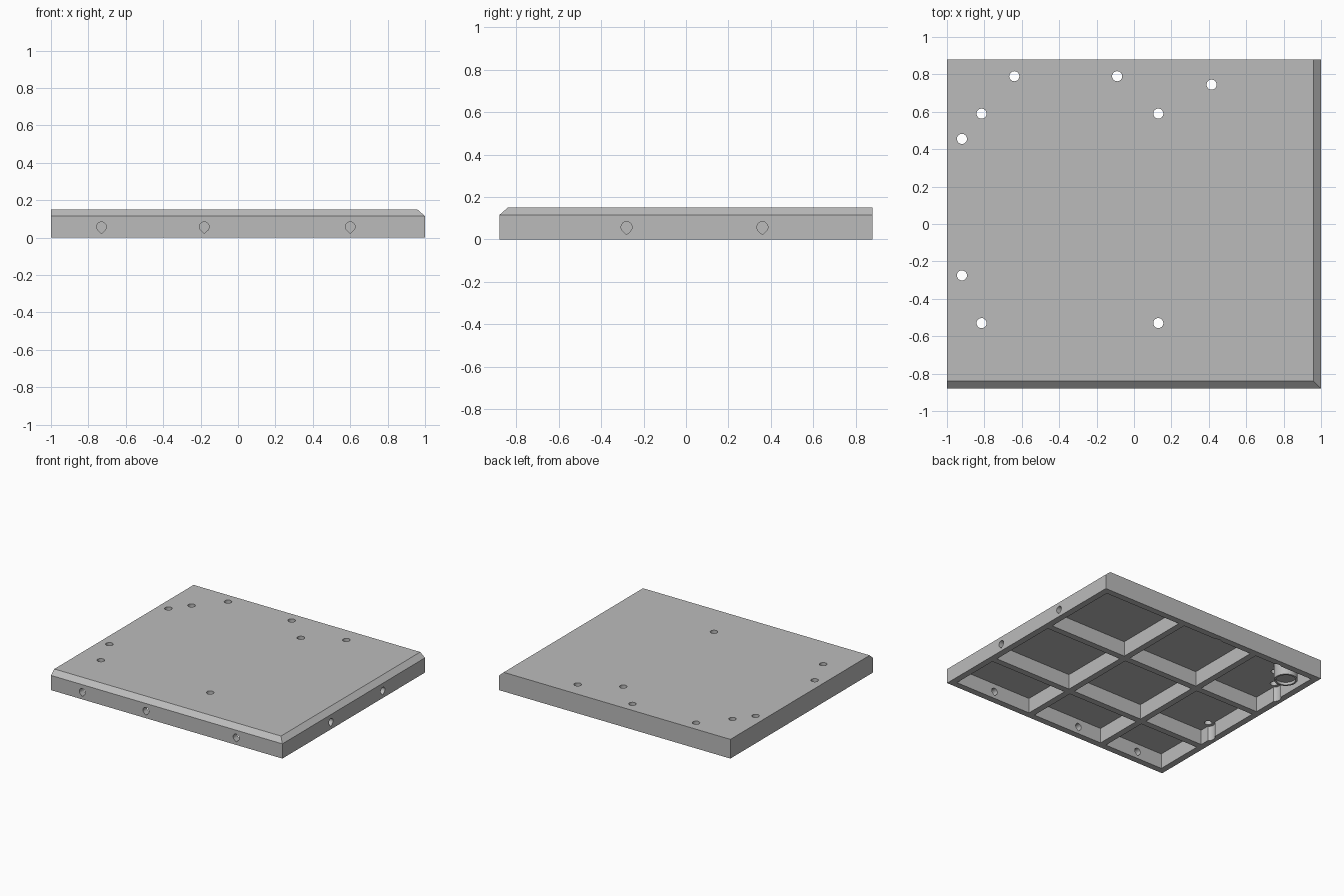
import bpy, bmesh, math
from mathutils import Vector

cube = bpy.data.objects.get("Cube")
if cube:
    bpy.data.objects.remove(cube)

grey = bpy.data.materials.new("plain_grey")
grey.use_nodes = True
grey.diffuse_color = (0.5, 0.5, 0.5, 1)
grey.node_tree.nodes["Principled BSDF"].inputs["Base Color"].default_value = (0.5, 0.5, 0.5, 1)

HX, HY, TOP = 1.0, 0.88, 0.15       # half sizes and height
BEVEL, SHOULDER = 0.04, 0.115       # chamfer on the front and +x edges
WALL, CEILING = 0.05, 0.118


def hull(name, points):
    """Convex solid around a set of points."""
    bm = bmesh.new()
    for p in points:
        bm.verts.new(p)
    bmesh.ops.convex_hull(bm, input=bm.verts[:])
    bmesh.ops.dissolve_limit(bm, angle_limit=0.01, verts=bm.verts[:], edges=bm.edges[:])
    bmesh.ops.recalc_face_normals(bm, faces=bm.faces[:])
    mesh = bpy.data.meshes.new(name)
    bm.to_mesh(mesh)
    bm.free()
    mesh.materials.append(grey)
    obj = bpy.data.objects.new(name, mesh)
    bpy.context.scene.collection.objects.link(obj)
    return obj


def box(name, x, y, z):
    return hull(name, [(a, b, c) for a in x for b in y for c in z])


def circle(r, n=24):
    return [(r * math.cos(2 * math.pi * i / n), r * math.sin(2 * math.pi * i / n)) for i in range(n)]


def cylinder(name, x, y, r, z0, z1):
    return hull(name, [(x + u, y + v, z) for u, v in circle(r) for z in (z0, z1)])


def carve(obj, cutters):
    """Subtract the cutters, bake the result and smooth the round parts."""
    for c in cutters:
        c.hide_render = True
        mod = obj.modifiers.new(c.name, 'BOOLEAN')
        mod.operation, mod.solver, mod.object = 'DIFFERENCE', 'EXACT', c
    bpy.context.view_layer.update()
    baked = bpy.data.meshes.new_from_object(obj.evaluated_get(bpy.context.evaluated_depsgraph_get()))
    obj.modifiers.clear()
    obj.data = baked
    for c in cutters:
        bpy.data.objects.remove(c)
    bpy.ops.object.select_all(action='DESELECT')
    obj.select_set(True)
    bpy.context.view_layer.objects.active = obj
    bpy.ops.object.shade_smooth_by_angle(angle=math.radians(30))


# Panel body with two chamfered top edges
panel = hull("panel",
             [(x, y, z) for x in (-HX, HX) for y in (-HY, HY) for z in (0, SHOULDER)] +
             [(x, y, TOP) for x in (-HX, HX - BEVEL) for y in (-HY + BEVEL, HY)])
cutters = []

# Pockets under the panel, leaving the walls and crossing ribs
columns = [(-HX + WALL, -0.435), (-0.385, 0.23), (0.28, HX - WALL)]
rows = [(-HY + WALL, -0.437), (-0.387, 0.176), (0.226, HY - WALL)]
for xs in columns:
    for ys in rows:
        cutters.append(box("pocket", xs, ys, (-0.1, CEILING)))

# Screw holes through the top; those by the walls are counterbored below
edge_holes = [(-0.64, 0.79), (-0.09, 0.79), (0.415, 0.745), (-0.92, 0.455), (-0.92, -0.275)]
inner_holes = [(-0.815, 0.59), (0.13, 0.59), (-0.815, -0.53), (0.13, -0.53)]
for x, y in edge_holes + inner_holes:
    cutters.append(cylinder("screw_hole", x, y, 0.027, 0.05, 0.3))
for x, y in edge_holes:
    cutters.append(cylinder("counterbore", x, y, 0.05, -0.1, CEILING - 0.001))

# Teardrop holes through the front wall and the +x wall
teardrop = [Vector((u, v + 0.058)) for u, v in circle(0.026)] + [Vector((0, 0.022))]
for x in (-0.73, -0.18, 0.6):
    cutters.append(hull("front_hole", [(x + p.x, y, p.y) for p in teardrop
                                       for y in (-HY - 0.05, -HY + WALL + 0.02)]))
for y in (-0.28, 0.36):
    cutters.append(hull("side_hole", [(x, y + p.x, p.y) for p in teardrop
                                      for x in (HX - WALL - 0.02, HX + 0.05)]))
carve(panel, cutters)

# Round boss with a shallow recess in the back corner
boss = cylinder("corner_boss", -0.82, 0.705, 0.085, 0, CEILING + 0.005)
carve(boss, [cylinder("boss_recess", -0.82, 0.705, 0.07, -0.1, 0.02)])
